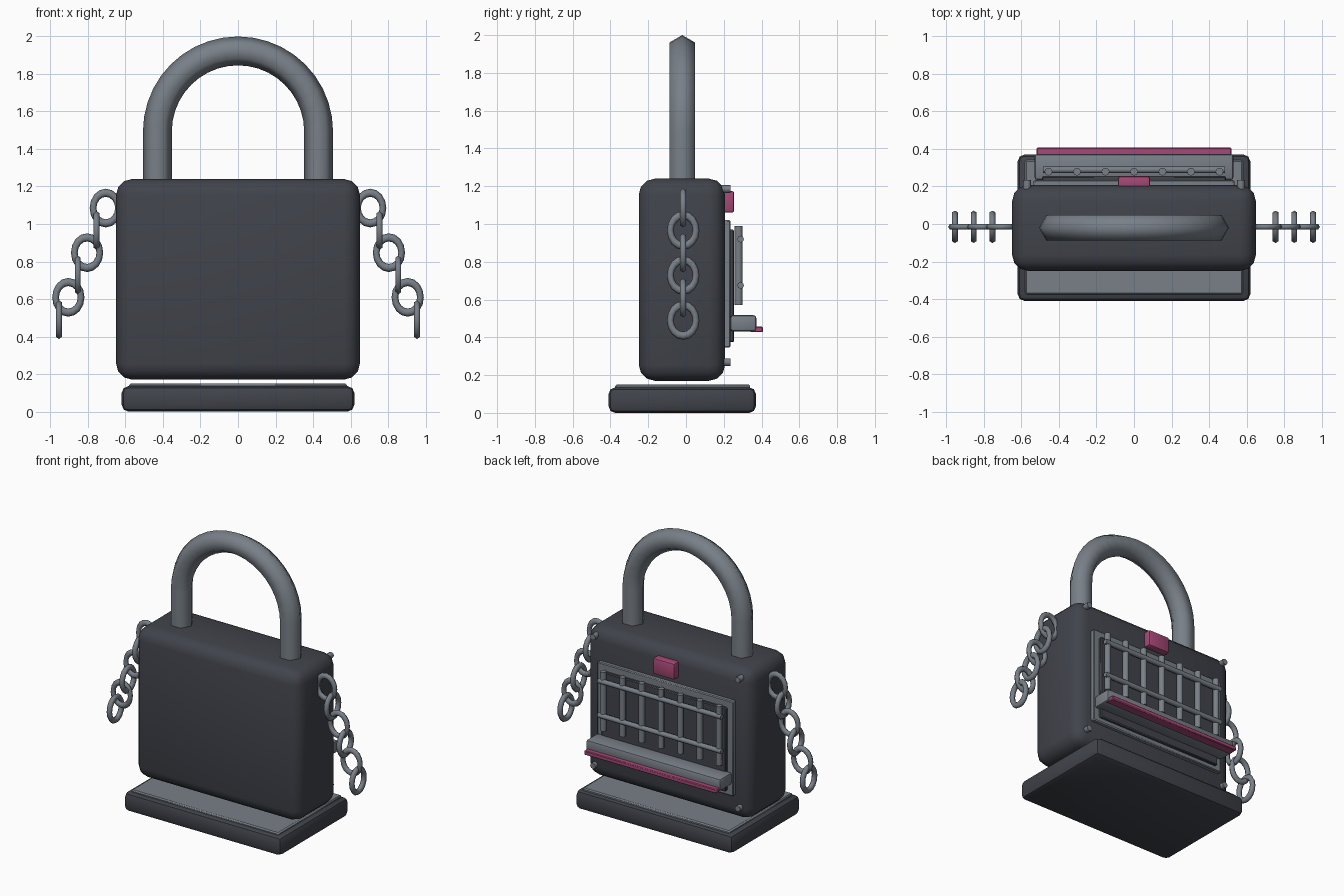
import bpy, bmesh, math
from mathutils import Vector

if "Cube" in bpy.data.objects:
    bpy.data.objects.remove(bpy.data.objects["Cube"])


def material(name, rgb):
    m = bpy.data.materials.new(name)
    m.diffuse_color = (*rgb, 1)
    m.use_nodes = True
    m.node_tree.nodes["Principled BSDF"].inputs["Base Color"].default_value = m.diffuse_color
    return m


DARK = material("dark_iron", (0.052, 0.057, 0.07))
STEEL = material("steel", (0.19, 0.215, 0.245))
PINK = material("pink_enamel", (0.38, 0.065, 0.18))
CY = -0.02  # centre plane of lock body


def finish(name, mat, angle=40):
    ob = bpy.context.object
    ob.name = name
    ob.data.materials.append(mat)
    bpy.ops.object.shade_smooth_by_angle(angle=math.radians(angle))
    return ob


def box(name, x, y, z, mat, bevel=0.0, segs=2):
    """Box from (min, max) ranges with optional rounded edges."""
    r = (x, y, z)
    bpy.ops.mesh.primitive_cube_add(size=1, location=[(a + b) / 2 for a, b in r])
    ob = bpy.context.object
    ob.scale = [b - a for a, b in r]
    bpy.ops.object.transform_apply(location=False, rotation=False, scale=True)
    if bevel:
        mod = ob.modifiers.new("round", 'BEVEL')
        mod.width, mod.segments = bevel, segs
        bpy.ops.object.modifier_apply(modifier=mod.name)
    return finish(name, mat)


def rod(name, p, q, radius, mat, sides=8):
    p, q = Vector(p), Vector(q)
    d = q - p
    bpy.ops.mesh.primitive_cylinder_add(
        vertices=sides, radius=radius, depth=d.length, location=(p + q) / 2,
        rotation=d.to_track_quat('Z', 'Y').to_euler())
    return finish(name, mat, 50)


# Base slab with inset top plate
box("base", (-0.62, 0.62), (-0.41, 0.37), (0, 0.135), DARK, 0.035)
box("base_plate", (-0.58, 0.58), (-0.375, 0.34), (0.12, 0.15), STEEL, 0.008, 1)

# Lock body
box("lock_body", (-0.65, 0.65), (-0.25, 0.207), (0.17, 1.24), DARK, 0.085, 3)

# Shackle: hexagonal section swept along two legs and a half circle
R, T, ZC, N = 0.43, 0.077, 1.493, 20
path = [(R, 1.15, 0)]
path += [(R * math.cos(a), ZC + R * math.sin(a), a)
         for a in (math.pi * i / N for i in range(N + 1))]
path.append((-R, 1.15, math.pi))
bm = bmesh.new()
rings = []
for x, z, a in path:
    rings.append([bm.verts.new((x + T * math.cos(t) * math.cos(a),
                                CY + T * math.sin(t),
                                z + T * math.cos(t) * math.sin(a)))
                  for t in (math.tau * k / 6 for k in range(6))])
for r0, r1 in zip(rings, rings[1:]):
    for k in range(6):
        bm.faces.new((r0[k], r0[(k + 1) % 6], r1[(k + 1) % 6], r1[k]))
bm.faces.new(rings[0])
bm.faces.new(rings[-1])
bmesh.ops.recalc_face_normals(bm, faces=bm.faces)
mesh = bpy.data.meshes.new("shackle")
bm.to_mesh(mesh)
bm.free()
shackle = bpy.data.objects.new("shackle", mesh)
bpy.context.collection.objects.link(shackle)
bpy.context.view_layer.objects.active = shackle
bpy.ops.object.select_all(action='DESELECT')
shackle.select_set(True)
finish("shackle", STEEL, 70)

# Hanging chains: oval links, alternately facing front and side
for side in (-1, 1):
    for i in range(6):
        bpy.ops.mesh.primitive_torus_add(
            major_segments=16, minor_segments=6,
            major_radius=0.068, minor_radius=0.018,
            location=(side * (0.705 + 0.05 * i), CY + 0.005, 1.085 - 0.119 * i))
        link = bpy.context.object
        # stretch along local y, which becomes vertical
        link.scale = (1, 1.2, 1)
        link.rotation_euler = (math.pi / 2, 0, math.pi / 2 if i % 2 else 0)
        finish("chain_link", STEEL, 70)

# Back window: steel frame, dark recess panel, barred grille
box("window_frame", (-0.535, 0.535), (0.19, 0.235), (0.345, 1.02), STEEL, 0.006, 1)
box("window_panel", (-0.49, 0.49), (0.22, 0.255), (0.375, 0.97), DARK, 0.006, 1)
for i in range(7):
    x = -0.456 + 0.152 * i
    rod("window_bar", (x, 0.279, 0.57), (x, 0.279, 0.99), 0.021, STEEL)
for z in (0.92, 0.675):
    rod("window_rail", (-0.485, 0.289, z), (0.485, 0.289, z), 0.018, STEEL)

# Counter shelf with pink edge strip, and pink tag above the window
box("shelf", (-0.53, 0.53), (0.235, 0.372), (0.432, 0.517), STEEL, 0.014)
box("shelf_trim", (-0.52, 0.52), (0.34, 0.407), (0.427, 0.457), PINK, 0.005, 1)
box("tag", (-0.085, 0.085), (0.19, 0.255), (1.06, 1.175), PINK, 0.012)

# Corner bolts
for x in (-0.57, 0.57):
    for z in (0.268, 1.185):
        rod("corner_bolt", (x, 0.14, z), (x, 0.235, z), 0.021, STEEL)
